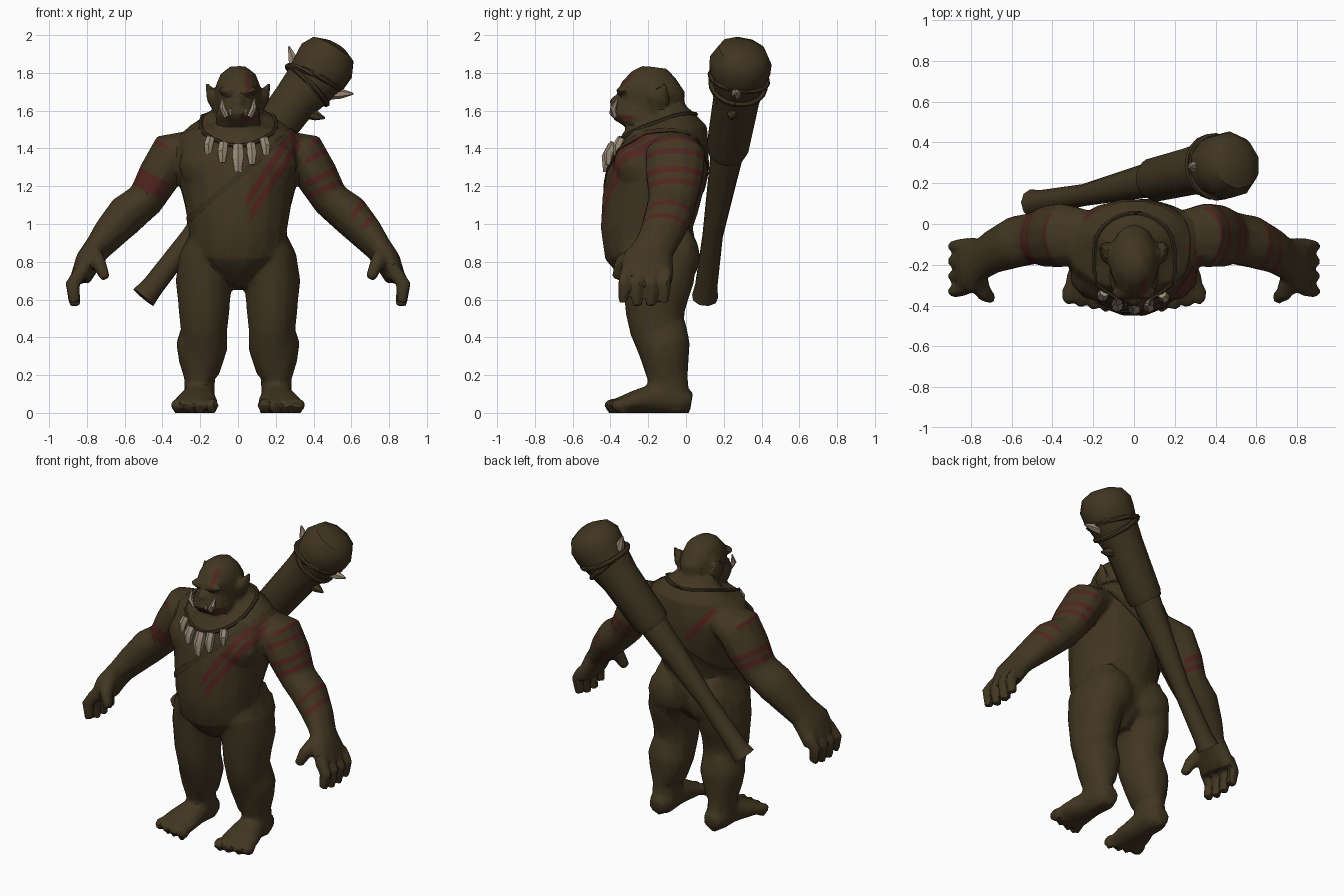
import bpy, bmesh, math
from mathutils import Vector, Matrix
from mathutils.bvhtree import BVHTree

cube = bpy.data.objects.get("Cube")
if cube:
    bpy.data.objects.remove(cube, do_unlink=True)


def material(name, colour):
    mat = bpy.data.materials.new(name)
    mat.use_nodes = True
    mat.diffuse_color = (*colour, 1)
    mat.node_tree.nodes["Principled BSDF"].inputs["Base Color"].default_value = (*colour, 1)
    return mat


SKIN = material("brown skin", (.055, .037, .0155))
PAINT = material("red paint", (.083, .018, .014))
WOOD = material("club wood", (.054, .036, .0155))
LEATHER = material("dark leather", (.045, .029, .013))
BONE = material("old bone", (.34, .265, .195))


def tube(bm, points, sides=12):
    """Loft elliptical rings along a path; each point is x, y, z, width, depth."""
    centres = [Vector(p[:3]) for p in points]
    rings = []
    for i, p in enumerate(points):
        ahead = centres[min(i + 1, len(points) - 1)]
        behind = centres[max(i - 1, 0)]
        axis = (ahead - behind).normalized()
        across = (Vector((1, 0, 0)) - axis * axis.x).normalized()
        deep = axis.cross(across)
        ring = []
        for k in range(sides):
            angle = math.tau * (k + .5) / sides
            offset = across * math.cos(angle) * p[3] + deep * math.sin(angle) * p[-1]
            ring.append(bm.verts.new(centres[i] + offset))
        rings.append(ring)
    for low, high in zip(rings, rings[1:]):
        for k in range(sides):
            n = (k + 1) % sides
            bm.faces.new((low[k], low[n], high[n], high[k]))
    bm.faces.new(rings[0][::-1])
    bm.faces.new(rings[-1])


def column(bm, rings, x=0.0):
    """Upright loft; each ring is z, front y, back y, half width."""
    tube(bm, [(x, (f + b) / 2, z, w, (b - f) / 2) for z, f, b, w in rings], 16)


def ball(bm, centre, size):
    placing = Matrix.Translation(centre) @ Matrix.Diagonal((*size, 1))
    bmesh.ops.create_icosphere(bm, subdivisions=2, radius=1, matrix=placing)


def finish(name, bm, *mats, angle=35):
    bmesh.ops.recalc_face_normals(bm, faces=bm.faces)
    mesh = bpy.data.meshes.new(name)
    bm.to_mesh(mesh)
    bm.free()
    for mat in mats:
        mesh.materials.append(mat)
    obj = bpy.data.objects.new(name, mesh)
    bpy.context.collection.objects.link(obj)
    bpy.ops.object.select_all(action="DESELECT")
    obj.select_set(True)
    bpy.context.view_layer.objects.active = obj
    bpy.ops.object.shade_smooth_by_angle(angle=math.radians(angle))
    return obj


# Torso, neck and head
bm = bmesh.new()
column(bm, [(.66, -.28, -.08, .05), (.74, -.36, .02, .14), (.85, -.435, .06, .25),
            (.98, -.455, .04, .265), (1.1, -.45, .07, .285), (1.22, -.43, .1, .315),
            (1.35, -.385, .13, .34), (1.44, -.33, .135, .34), (1.52, -.26, .115, .26),
            (1.57, -.22, .03, .18), (1.62, -.2, -.005, .12)])
column(bm, [(1.53, -.28, .01, .1), (1.62, -.34, 0, .115), (1.68, -.36, 0, .122),
            (1.73, -.35, -.015, .12), (1.79, -.29, -.05, .095), (1.83, -.23, -.1, .045)])
column(bm, [(1.49, -.34, -.2, .075), (1.53, -.38, -.12, .115),
            (1.57, -.415, -.1, .122), (1.61, -.38, -.1, .105)])
ball(bm, (0, -.375, 1.645), (.036, .03, .035))

for s in (1, -1):
    # Face, chest and buttocks
    ball(bm, (s * .05, -.335, 1.705), (.06, .037, .024))
    tube(bm, [(s * .1, -.15, 1.6, .03, .04), (s * .135, -.14, 1.67, .035, .06),
              (s * .165, -.11, 1.745, .008, .01)], 8)
    ball(bm, (s * .14, -.25, 1.31), (.18, .14, .15))
    ball(bm, (s * .14, -.02, .83), (.14, .095, .15))
    # Arm
    tube(bm, [(s * .22, -.05, 1.42, .08, .12), (s * .35, -.055, 1.37, .125, .16),
              (s * .42, -.06, 1.25, .115, .155), (s * .49, -.07, 1.13, .1, .13),
              (s * .59, -.09, 1.05, .107, .13), (s * .68, -.13, .95, .09, .115),
              (s * .745, -.17, .87, .07, .11), (s * .795, -.2, .8, .068, .14),
              (s * .835, -.21, .71, .055, .145)])
    # Fingers and thumb
    for i in range(4):
        y = -.1 - .073 * i
        drop = .02 * (i in (0, 3))
        tube(bm, [(s * .83, y, .75, .04, .032), (s * .877, y - .01, .68, .04, .032),
                  (s * .862, y - .015, .565 + drop, .032, .025)], 8)
    tube(bm, [(s * .77, -.25, .85, .05, .055), (s * .735, -.34, .79, .04, .045),
              (s * .7, -.365, .71, .027, .03)], 8)
    # Leg
    column(bm, [(.2, -.21, .01, .08), (.34, -.255, .025, .125), (.45, -.3, -.005, .125),
                (.53, -.32, -.005, .135), (.6, -.33, .01, .14), (.7, -.34, .045, .152),
                (.84, -.35, .055, .13), (1, -.28, .02, .05)], s * .18)
    column(bm, [(.06, -.2, .02, .08), (.18, -.205, .01, .082), (.27, -.23, .015, .11),
                (.37, -.25, .02, .125), (.46, -.26, 0, .095)], s * .203)
    # Foot and toes
    tube(bm, [(s * .2, .03, .06, .05), (s * .2, -.03, .07, .08), (s * .205, -.15, .08, .085),
              (s * .22, -.27, .06, .115, .06), (s * .228, -.36, .04, .12, .04)])
    for i in range(4):
        ball(bm, (s * (.137 + .061 * i), -.38 + .012 * i, .04), (.035, .055, .038))

# Fuse the skin into one low-poly surface
body = finish("body", bm, SKIN, PAINT)
remesh = body.modifiers.new("fuse", "REMESH")
remesh.mode = "VOXEL"
remesh.voxel_size = .013
soften = body.modifiers.new("soften", "SMOOTH")
soften.iterations = 3
reduce = body.modifiers.new("reduce", "DECIMATE")
reduce.ratio = .1
for name in ("fuse", "soften", "reduce"):
    bpy.ops.object.modifier_apply(modifier=name)
bm = bmesh.new()
bm.from_mesh(body.data)
for v in bm.verts:
    if v.co.z < .012:
        v.co.z = 0
surface = BVHTree.FromBMesh(bm)


def stripe(point, direction, width, inside):
    """Cut a band across the skin and paint its faces where the rule holds."""
    point, direction = Vector(point), Vector(direction).normalized()
    for side in (-.5, .5):
        near = [f for f in bm.faces if inside(f.calc_center_median())]
        geom = set(near)
        for f in near:
            geom.update(f.verts, f.edges)
        bmesh.ops.bisect_plane(bm, geom=list(geom), plane_no=direction,
                               plane_co=point + direction * width * side)
    for f in bm.faces:
        c = f.calc_center_median()
        if inside(c) and abs((c - point).dot(direction)) < width / 2:
            f.material_index = 1


# War paint on arms, chest, back and face
UPPER, FORE, SLANT = (.45, 0, -.9), (.75, 0, -.65), (.83, 0, -.56)
for x, z, width in ((.39, 1.43, .025), (.41, 1.36, .03), (.44, 1.25, .035), (.47, 1.19, .03)):
    stripe((x, 0, z), UPPER, width, lambda c: c.x > .36 and c.z > 1.1)
for x, z in ((.62, 1.06), (.68, 1.0)):
    stripe((x, 0, z), FORE, .028, lambda c: c.x > .5 and c.z > .95 and c.x + c.z > 1.64)
for x, z in ((-.45, 1.24), (-.48, 1.19)):
    stripe((x, 0, z), (-.45, 0, -.9), .036, lambda c: c.x < -.36 and c.z > 1.1)
stripe((-.465, 0, 1.215), (-.45, 0, -.9), .04, lambda c: c.x < -.4 and c.z > 1.1 and c.y < -.12)
stripe((-.4, 0, 1.42), (-.45, 0, -.9), .025, lambda c: c.x < -.37 and c.z > 1.35 and c.y < .05)
for x in (.14, .21):
    stripe((x, 0, 1.26), SLANT, .04,
           lambda c: c.y < -.14 and 1.08 < c.z < 1.5 and 0 < c.x < .35)
stripe((-.17, 0, 1.4), (.78, 0, .62), .04, lambda c: c.y > .03 and 1.3 < c.z < 1.5 and c.x < -.06)
stripe((.05, 0, 1.7), (1, 0, 0), .022, lambda c: c.y < -.27 and 1.69 < c.z < 1.8)
stripe((.07, 0, 1.565), (0, 0, 1), .026, lambda c: c.y < -.27 and .01 < c.x < .12)
bm.to_mesh(body.data)
bm.free()
bpy.ops.object.shade_smooth_by_angle(angle=math.radians(32))


def on_skin(centre, target, lift):
    """Push a target out or in along its ray from the centre to the skin."""
    ray = (Vector(target) - Vector(centre)).normalized()
    return surface.ray_cast(Vector(centre), ray)[0] + ray * lift


# Chest strap around a tilted plane
bm = bmesh.new()
along, front = Vector((.76, 0, .65)), Vector((0, -1, 0))
tilt = along.cross(front) * .016
rows = []
for k in range(32):
    a = math.tau * k / 32
    row = []
    for side, lift in ((-1, -.01), (-1, .007), (1, .007), (1, -.01)):
        centre = Vector((0, -.14, 1.25)) + tilt * side
        target = centre + along * math.cos(a) + front * math.sin(a)
        row.append(bm.verts.new(on_skin(centre, target, lift)))
    rows.append(row)
for k in range(32):
    for j in range(4):
        bm.faces.new((rows[k - 1][j - 1], rows[k - 1][j], rows[k][j], rows[k][j - 1]))
finish("chest_strap", bm, LEATHER)


def on_collar(a, lift):
    target = (.155 * math.sin(a), -.14 - .23 * math.cos(a), 1.515 - .1 * math.cos(a))
    return on_skin((0, -.12, 1.42), target, lift)


# Necklace cord with hanging teeth
bm = bmesh.new()
tube(bm, [(*on_collar(math.tau * k / 24, .004), .011) for k in range(25)], 6)
finish("necklace_cord", bm, LEATHER)
bm = bmesh.new()
for angle, length, radius in ((-.85, .09, .027), (-.45, .1, .029), (0, .14, .034),
                              (.4, .11, .029), (.8, .09, .027)):
    top = on_collar(angle, .012)
    out = Vector((math.sin(angle) * .5, -math.cos(angle), 0))
    middle = top + out * .03 - Vector((0, 0, length * .45))
    tip = top + out * .035 - Vector((0, 0, length))
    tube(bm, [(*top, radius * .9), (*middle, radius), (*tip, radius * .6)], 6)
finish("necklace_teeth", bm, BONE)


def cone(bm, base, tip, radius):
    base, tip = Vector(base), Vector(tip)
    middle = base.lerp(tip, .55)
    tube(bm, [(*base, radius), (*middle, radius * .8), (*tip, radius * .15)], 6)


# Tusks
bm = bmesh.new()
for s in (1, -1):
    tube(bm, [(s * .06, -.375, 1.57, .017), (s * .082, -.385, 1.61, .017),
              (s * .088, -.36, 1.67, .003)], 6)
    cone(bm, (s * .035, -.39, 1.58), (s * .04, -.395, 1.62), .009)
finish("tusks", bm, BONE)

# Club: handle, sleeve and knobbly head
bm = bmesh.new()
tube(bm, [(-.5, .1, .61, .07), (-.45, .107, .67, .06), (-.25, .14, .93, .055),
          (.1, .22, 1.39, .09), (.16, .23, 1.46, .09)], 9)
finish("club_handle", bm, WOOD, angle=45)
bm = bmesh.new()
tube(bm, [(.085, .215, 1.37, .1), (.11, .22, 1.4, .112), (.3, .265, 1.65, .122),
          (.37, .275, 1.73, .14), (.435, .285, 1.81, .162), (.47, .29, 1.865, .165),
          (.505, .3, 1.92, .13), (.52, .305, 1.945, .06)], 10)
finish("club_head", bm, WOOD, angle=40)

# Rope bindings around the club
AXIS = Vector((.95, .21, 1.28)).normalized()
for name, centre, radius, lean in (("upper_binding", (.4, .28, 1.77), .152, .2),
                                   ("lower_binding", (.37, .275, 1.735), .142, -.15)):
    across = Vector((1, 0, 0)) - AXIS * AXIS.x
    across = (across.normalized() + AXIS * lean).normalized()
    deep = AXIS.cross(across).normalized()
    bm = bmesh.new()
    loop = []
    for k in range(21):
        a = math.tau * k / 20
        spot = Vector(centre) + (across * math.cos(a) + deep * math.sin(a)) * radius
        loop.append((*spot, .016))
    tube(bm, loop, 6)
    finish(name, bm, LEATHER)

# Spikes on the club
for name, base, tip, mat in (("upper_spike", (.31, .28, 1.81), (.27, .28, 1.94), BONE),
                             ("outer_spike", (.47, .27, 1.69), (.61, .26, 1.69), BONE),
                             ("lower_spike", (.36, .25, 1.59), (.46, .24, 1.56), WOOD)):
    bm = bmesh.new()
    cone(bm, base, tip, .033)
    finish(name, bm, mat)
